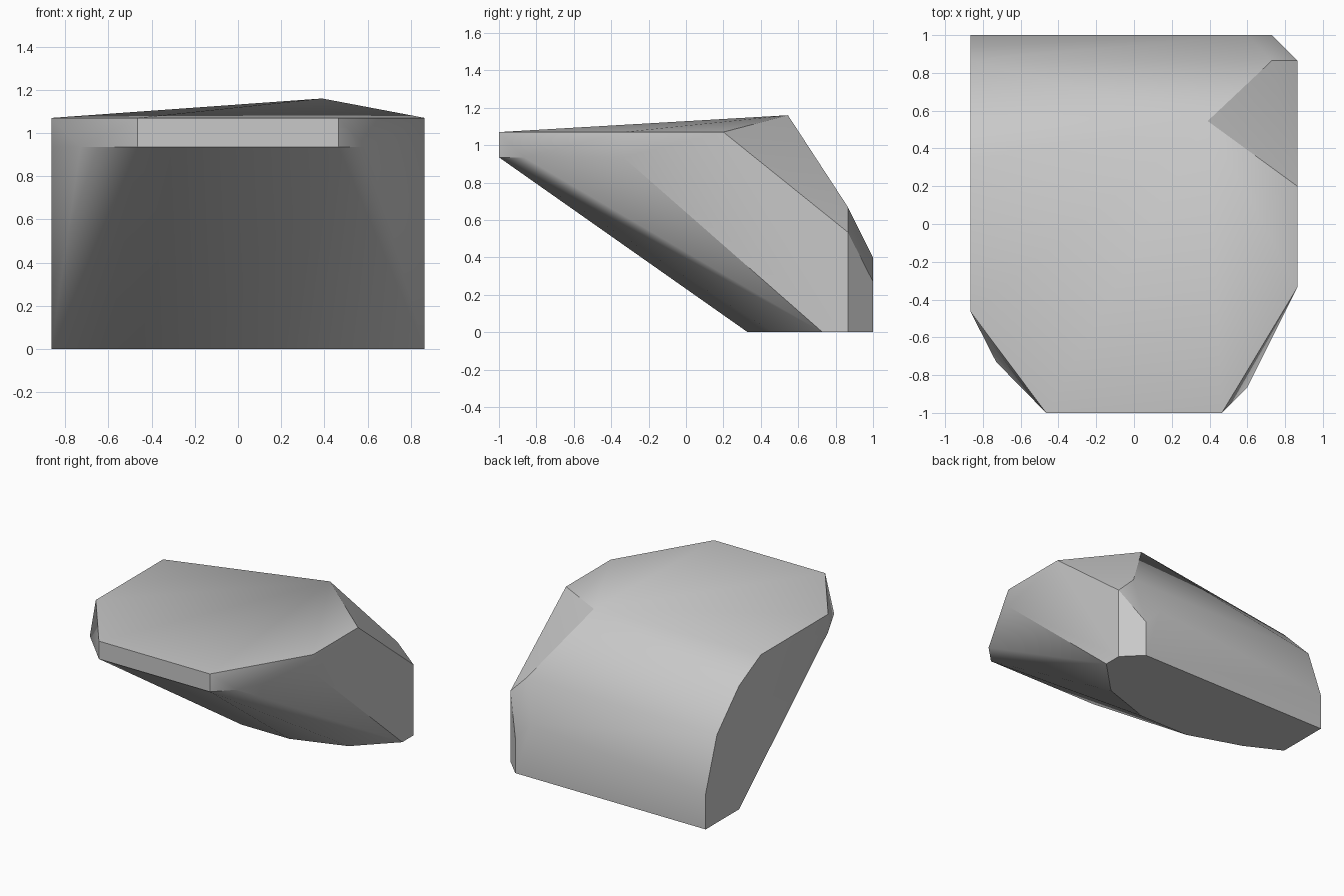
import bpy
import bmesh
import math

cube = bpy.data.objects.get("Cube")
if cube:
    bpy.data.objects.remove(cube, do_unlink=True)

# Plain stone colour
stone = bpy.data.materials.new("stone_grey")
stone.use_nodes = True
grey = (0.58, 0.58, 0.58, 1.0)
stone.diffuse_color = grey
bsdf = next(n for n in stone.node_tree.nodes if n.type == "BSDF_PRINCIPLED")
bsdf.inputs["Base Color"].default_value = grey

LEFT, RIGHT = -0.865, 0.865
RIM, LIP = 1.07, 0.935          # top edge and underside edge of the front lip


def level(z, *outline):
    """Corners that share one height."""
    return [(x, y, z) for x, y in outline]


# Foot of the boulder
corners = level(0, (LEFT, 1), (0.73, 1), (RIGHT, 0.865), (RIGHT, 0.73), (0.6, 0.465),
                (0.2, 0.33), (-0.2, 0.33), (-0.6, 0.465), (LEFT, 0.6))
# Overhanging lip, chipped at both front corners
corners += level(LIP, (LEFT, -0.465), (-0.73, -0.73), (-0.465, -1), (0.465, -1),
                 (0.6, -0.865), (RIGHT, -0.335))
# Nearly flat top and its peak
corners += level(RIM, (LEFT, 0.34), (LEFT, -0.465), (-0.465, -1), (0.465, -1),
                 (RIGHT, -0.335), (RIGHT, 0.2))
corners += level(1.16, (0.39, 0.545))
# Sloping back with a chipped right corner
corners += [(LEFT, 1, 0.27), (LEFT, 0.865, 0.665), (LEFT, 0.6, LIP),
            (0.6, 1, 0.4), (0.73, 1, 0.27),
            (0.73, 0.865, 0.67), (RIGHT, 0.865, 0.535)]

# Wrap the corners in a faceted skin
bm = bmesh.new()
for corner in corners:
    bm.verts.new(corner)
hull = bmesh.ops.convex_hull(bm, input=bm.verts[:])
loose = [v for v in bm.verts if not v.link_faces]
bmesh.ops.delete(bm, geom=loose, context="VERTS")
bmesh.ops.dissolve_limit(bm, angle_limit=math.radians(0.5),
                         verts=bm.verts[:], edges=bm.edges[:])
bmesh.ops.recalc_face_normals(bm, faces=bm.faces[:])
mesh = bpy.data.meshes.new("boulder")
bm.to_mesh(mesh)
bm.free()
mesh.materials.append(stone)

boulder = bpy.data.objects.new("boulder", mesh)
bpy.context.collection.objects.link(boulder)
bpy.ops.object.select_all(action="DESELECT")
boulder.select_set(True)
bpy.context.view_layer.objects.active = boulder
bpy.ops.object.shade_smooth_by_angle(angle=math.radians(30))
